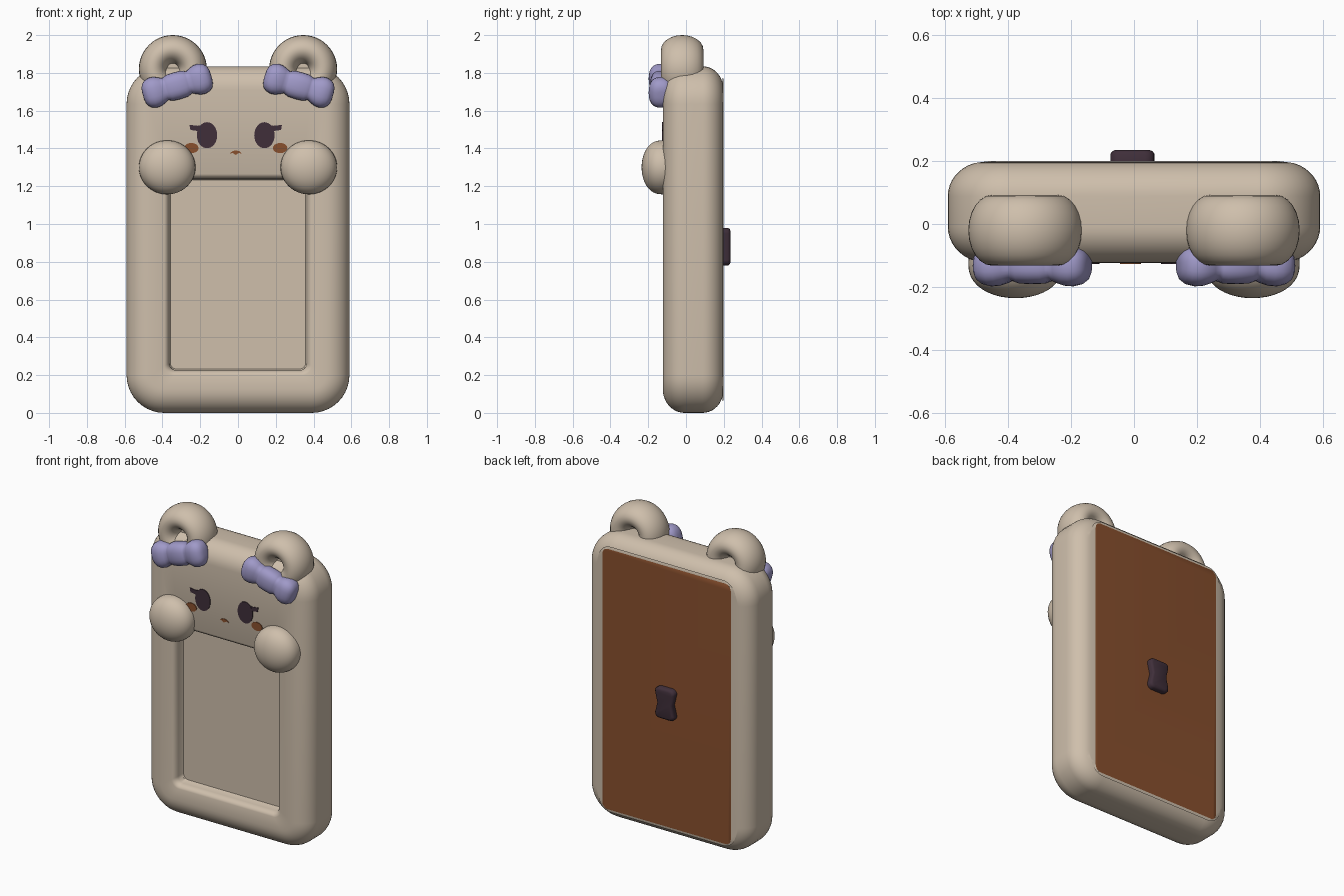
import bpy, bmesh, math
from mathutils import Matrix, Vector

if "Cube" in bpy.data.objects:
    bpy.data.objects.remove(bpy.data.objects["Cube"])

def material(name, rgb):
    m = bpy.data.materials.new(name)
    m.diffuse_color = (*rgb, 1)
    m.use_nodes = True
    m.node_tree.nodes["Principled BSDF"].inputs["Base Color"].default_value = m.diffuse_color
    return m

CREAM = material("cream", (0.62, 0.52, 0.41))
LILAC = material("lilac", (0.35, 0.32, 0.58))
BROWN = material("brown", (0.25, 0.08, 0.027))
PLUM = material("dark_plum", (0.05, 0.028, 0.042))

def finish(name, bm, mats, angle=40):
    bmesh.ops.recalc_face_normals(bm, faces=bm.faces)
    me = bpy.data.meshes.new(name)
    bm.to_mesh(me)
    bm.free()
    for m in mats:
        me.materials.append(m)
    me.shade_smooth()
    me.set_sharp_from_angle(angle=math.radians(angle))
    ob = bpy.data.objects.new(name, me)
    bpy.context.collection.objects.link(ob)
    return ob

def loft(rings, caps=True, loop=False):
    """Bridge equal-length rings of points; returns bmesh and the last cap face."""
    bm = bmesh.new()
    vs = [[bm.verts.new(p) for p in r] for r in rings]
    n = len(vs[0])
    pairs = list(zip(vs, vs[1:])) + ([(vs[-1], vs[0])] if loop else [])
    for a, b in pairs:
        for i in range(n):
            j = (i + 1) % n
            bm.faces.new((a[i], a[j], b[j], b[i]))
    last = None
    if caps and not loop:
        bm.faces.new(vs[0])
        last = bm.faces.new(vs[-1])
    return bm, last

def rounded_rect(hw, z0, z1, r, y, seg=10):
    pts = []
    for k, (sx, cz) in enumerate([(1, z1 - r), (-1, z1 - r), (-1, z0 + r), (1, z0 + r)]):
        for i in range(seg + 1):
            a = math.pi / 2 * (k + i / seg)
            pts.append((sx * (hw - r) + r * math.cos(a), y, cz + r * math.sin(a)))
    return pts

# body: recessed window floor -> frame -> rounded sides -> brown back panel
FRONT, BACK, H, W = -0.123, 0.198, 1.835, 0.59
rings = []
for ins, y in [(0.032, -0.045), (0.028, -0.05), (0.026, -0.09), (0.02, -0.108),
               (0.01, -0.119), (0.0, FRONT)]:
    rings.append(rounded_rect(0.39 - ins, 0.2 + ins, 1.265 - ins, 0.05 - ins / 2, y))
def body_ring(ins, y):
    return rounded_rect(W - ins, ins, H - ins, 0.2 - ins, y)
N = 10
for i in range(N + 1):      # front edge rounding
    a = math.pi / 2 * i / N
    rings.append(body_ring(0.125 * (1 - math.sin(a)), FRONT + 0.115 * (1 - math.cos(a))))
for i in range(N + 1):      # back edge rounding
    a = math.pi / 2 * i / N
    rings.append(body_ring(0.12 * (1 - math.cos(a)), BACK - 0.11 * (1 - math.sin(a))))
rings.append(rounded_rect(0.46, 0.075, 1.76, 0.04, BACK + 0.001))
# keep the panel edge from crossing the rounded edge: sink the ring before it
rings[-2] = rounded_rect(W - 0.12, 0.068, 1.767, 0.07, BACK)
rings[-3] = rounded_rect(W - 0.10, 0.058, 1.777, 0.09, BACK - 0.003)
bm, panel = loft(rings)
panel.material_index = 1
finish("body", bm, [CREAM, BROWN])

def ellipse(cx, cz, rx, rz, n=32):
    return [(cx + rx * math.cos(2 * math.pi * i / n), cz + rz * math.sin(2 * math.pi * i / n))
            for i in range(n)]

def plate(name, pts, mat, top=0.004):
    bm, _ = loft([[(x, FRONT + 0.003, z) for x, z in pts],
                  [(x, FRONT - top, z) for x, z in pts]])
    finish(name, bm, [mat], 30)

for s, side in ((-1, "left"), (1, "right")):
    # ear: thick flattened ring with a dished centre
    rings = []
    for i in range(48):
        t = 2 * math.pi * i / 48
        ring = []
        for k in range(24):
            p = 2 * math.pi * k / 24
            d = 0.104 + 0.076 * math.cos(p)
            ring.append((s * 0.345 + d * math.cos(t), -0.02 + 0.112 * math.sin(p),
                         1.82 + d * math.sin(t)))
        rings.append(ring)
    bm, _ = loft(rings, loop=True)
    finish(side + "_ear", bm, [CREAM])
    bm, _ = loft([[(x, y, z) for x, z in ellipse(s * 0.345, 1.82, 0.06, 0.06)]
                  for y in (-0.05, 0.01)])
    finish(side + "_ear_centre", bm, [CREAM])

    # bow: two puffy lobes and a knot, turned around its long axis
    half = [(0.188, 0.02), (0.185, 0.04), (0.176, 0.06), (0.16, 0.074), (0.135, 0.082),
            (0.11, 0.08), (0.085, 0.07), (0.066, 0.06), (0.056, 0.064), (0.04, 0.071)]
    profile = [(-x, r) for x, r in half] + [(0, 0.073)] + [(x, r) for x, r in half[::-1]]
    rings = []
    for x, r in profile:
        ring = []
        for k in range(28):
            a = 2 * math.pi * k / 28
            c, q = math.cos(a), math.sin(a)
            ring.append((x, 0.8 * r * math.copysign(abs(c) ** 0.8, c),
                         r * math.copysign(abs(q) ** 0.8, q)))
        rings.append(ring)
    bm, _ = loft(rings)
    bm.transform(Matrix.Translation((s * 0.322, -0.132, 1.732))
                 @ Matrix.Rotation(math.radians(s * 16), 4, 'Y'))
    finish(side + "_bow", bm, [LILAC], 60)

    # paw: plump rounded pad over the window corner
    bm = bmesh.new()
    bmesh.ops.create_uvsphere(bm, u_segments=40, v_segments=24, radius=1)
    for v in bm.verts:
        x, y, z = v.co
        v.co = Vector((s * 0.375 + 0.15 * x,
                       -0.125 + 0.11 * math.copysign(abs(y) ** 0.85, y),
                       1.3 + 0.143 * z))
    finish(side + "_paw", bm, [CREAM], 60)

    # painted face details
    cx = -0.012
    plate(side + "_eye", ellipse(cx + s * 0.152, 1.47, 0.054, 0.069), PLUM)
    plate(side + "_lash", [(cx + s * x, z) for x, z in
          [(0.13, 1.535), (0.2, 1.52), (0.245, 1.525), (0.24, 1.498), (0.2, 1.492), (0.14, 1.5)]],
          PLUM, 0.0035)
    plate(side + "_cheek", ellipse(cx + s * 0.235, 1.402, 0.038, 0.027), BROWN)

plate("mouth", [(-0.045, 1.372), (-0.03, 1.385), (-0.012, 1.39), (0.008, 1.385),
                (0.022, 1.372), (0.005, 1.376), (-0.012, 1.366), (-0.028, 1.376)], BROWN)

# back clasp: small pinched plate with softened rim
rings = []
for ins, y in [(0, BACK - 0.005), (0, 0.222), (0.006, 0.231), (0.016, 0.235)]:
    ring = []
    for x, _, z in rounded_rect(0.07 - ins, -0.1 + ins, 0.1 - ins, 0.03 - ins / 2, 0, 4):
        ring.append((-0.005 + x, y, 0.88 + z))
    rings.append(ring)
bm, _ = loft(rings)
bmesh.ops.bisect_plane(bm, geom=bm.verts[:] + bm.edges[:] + bm.faces[:],
                       plane_co=(0, 0, 0.88), plane_no=(0, 0, 1))
for v in bm.verts:      # narrow waist
    v.co.x = -0.005 + (v.co.x + 0.005) * (0.75 + 0.25 * min(1, abs(v.co.z - 0.88) / 0.07))
finish("back_clasp", bm, [PLUM])
